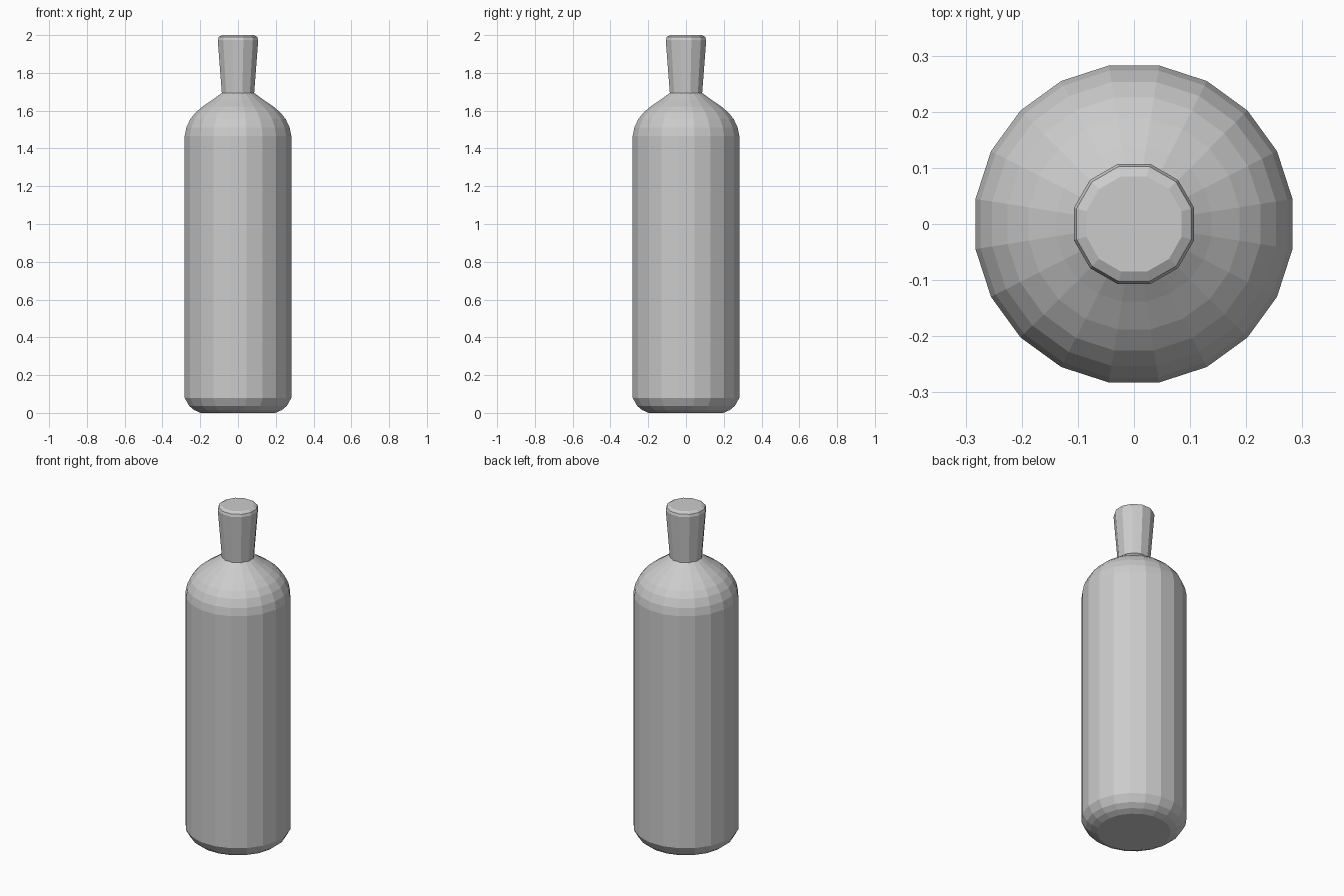
import bpy, bmesh, math

cube = bpy.data.objects.get("Cube")
if cube:
    bpy.data.objects.remove(cube, do_unlink=True)

# Single plain grey
grey = bpy.data.materials.new("plain grey")
grey.use_nodes = True
colour = (0.6, 0.6, 0.6, 1)
grey.diffuse_color = colour
grey.node_tree.nodes["Principled BSDF"].inputs["Base Color"].default_value = colour


def lathe(name, profile, sides):
    """Closed faceted solid from (radius, height) rings, flats facing the axes."""
    bm = bmesh.new()
    rings = []
    for r, z in profile:
        ring = []
        for i in range(sides):
            a = 2 * math.pi * (i + 0.5) / sides
            ring.append(bm.verts.new((r * math.cos(a), r * math.sin(a), z)))
        rings.append(ring)
    for low, high in zip(rings, rings[1:]):
        for i in range(sides):
            j = (i + 1) % sides
            bm.faces.new((low[i], low[j], high[j], high[i]))
    bm.faces.new(rings[0][::-1])
    bm.faces.new(rings[-1])
    mesh = bpy.data.meshes.new(name)
    bm.to_mesh(mesh)
    bm.free()
    mesh.materials.append(grey)
    obj = bpy.data.objects.new(name, mesh)
    bpy.context.collection.objects.link(obj)
    return obj


# Bottle body: rounded foot, straight wall, domed shoulder
lathe("bottle_body", [
    (0.20, 0), (0.235, 0.015), (0.262, 0.037), (0.286, 0.08),
    (0.286, 1.465), (0.277, 1.51), (0.256, 1.555), (0.228, 1.59),
    (0.19, 1.622), (0.14, 1.655), (0.085, 1.695)], 20)

# Flared stopper with a chamfered rim
lathe("stopper", [(0.088, 1.685), (0.111, 1.975), (0.106, 1.99), (0.088, 2.0)], 12)
